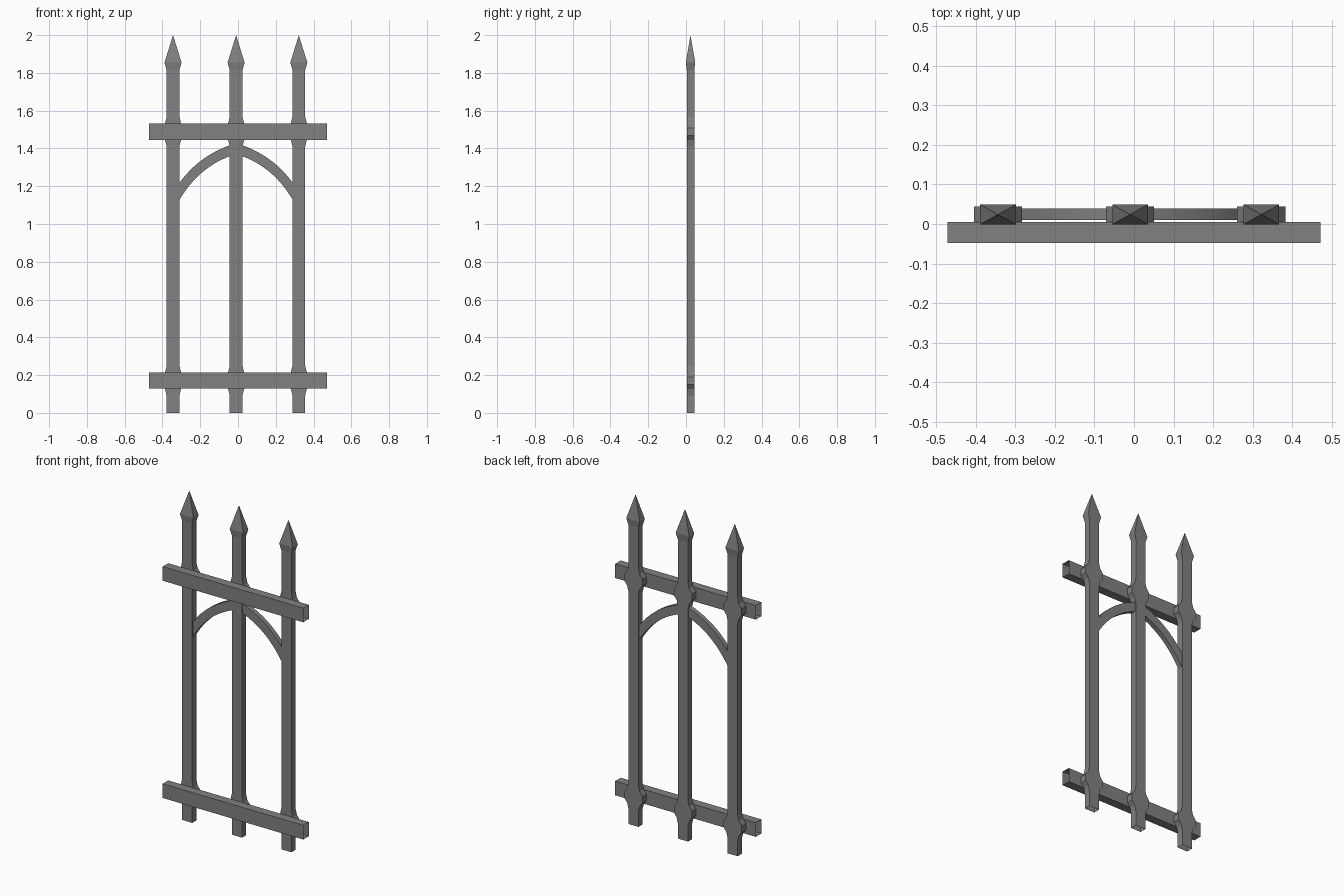
import bpy, bmesh, math
from mathutils import Vector
from mathutils.geometry import interpolate_bezier

cube = bpy.data.objects.get("Cube")
if cube:
    bpy.data.objects.remove(cube, do_unlink=True)

iron = bpy.data.materials.new("iron_grey")
iron.use_nodes = True
grey = (0.22, 0.22, 0.22, 1)
iron.diffuse_color = grey
iron.node_tree.nodes["Principled BSDF"].inputs["Base Color"].default_value = grey

POST_Y = 0.024


def loft(name, rings, tip=None):
    """Skin four-cornered rings into an open tube, optionally closed to a tip."""
    bm = bmesh.new()
    loops = [[bm.verts.new(p) for p in ring] for ring in rings]
    for a, b in zip(loops, loops[1:]):
        for k in range(4):
            n = (k + 1) % 4
            bm.faces.new((a[k], a[n], b[n], b[k]))
    if tip:
        top, last = bm.verts.new(tip), loops[-1]
        for k in range(4):
            bm.faces.new((last[k], last[(k + 1) % 4], top))
    bmesh.ops.recalc_face_normals(bm, faces=bm.faces)
    mesh = bpy.data.meshes.new(name)
    bm.to_mesh(mesh)
    bm.free()
    mesh.materials.append(iron)
    obj = bpy.data.objects.new(name, mesh)
    bpy.context.collection.objects.link(obj)
    return obj


def post_ring(x, z, hx, hy=0.02):
    return [(x + sx * hx, POST_Y + sy * hy, z)
            for sx, sy in ((-1, -1), (1, -1), (1, 1), (-1, 1))]


# Posts: square bars with collars at the rails and a spear point
rail_heights = {"lower": 0.171, "upper": 1.489}
collar = [(-0.078, 0.034), (-0.045, 0.042), (-0.02, 0.061),
          (0.02, 0.061), (0.045, 0.042), (0.078, 0.034)]
posts = {"right": -0.344, "middle": -0.01, "left": 0.322}
for side, x in posts.items():
    rings = [post_ring(x, 0, 0.034)]
    for z in rail_heights.values():
        rings += [post_ring(x, z + dz, hx) for dz, hx in collar]
    rings.append(post_ring(x, 1.815, 0.034))
    rings.append(post_ring(x, 1.855, 0.045, 0.025))
    loft(side + "_post", rings, tip=(x, POST_Y, 2.0))

# Rails: hollow bars with open ends, in front of the posts
for level, z in rail_heights.items():
    rings = [[(x, -0.048, z - 0.043), (x, 0.005, z - 0.043),
              (x, 0.005, z + 0.043), (x, -0.048, z + 0.043)]
             for x in (-0.472, 0.472)]
    loft(level + "_rail", rings)


# Arch: two mirrored curved braces meeting at the middle post
def curve(start, control, end, count=17):
    s, c, e = (Vector((p[0], p[1], 0)) for p in (start, control, end))
    return interpolate_bezier(s, s.lerp(c, 2 / 3), e.lerp(c, 2 / 3), e, count)


outer = curve((0, 1.428), (0.2, 1.367), (0.31, 1.203))
inner = curve((0, 1.37), (0.2, 1.31), (0.31, 1.11))
for side, sign in (("right", -1), ("left", 1)):
    rings = []
    for o, i in zip(outer, inner):
        xo, xi = (posts["middle"] + sign * p.x for p in (o, i))
        rings.append([(xo, 0.01, o.y), (xo, 0.039, o.y),
                      (xi, 0.039, i.y), (xi, 0.01, i.y)])
    brace = loft(side + "_arch_brace", rings)
    bpy.ops.object.select_all(action="DESELECT")
    brace.select_set(True)
    bpy.context.view_layer.objects.active = brace
    bpy.ops.object.shade_smooth_by_angle(angle=math.radians(30))
